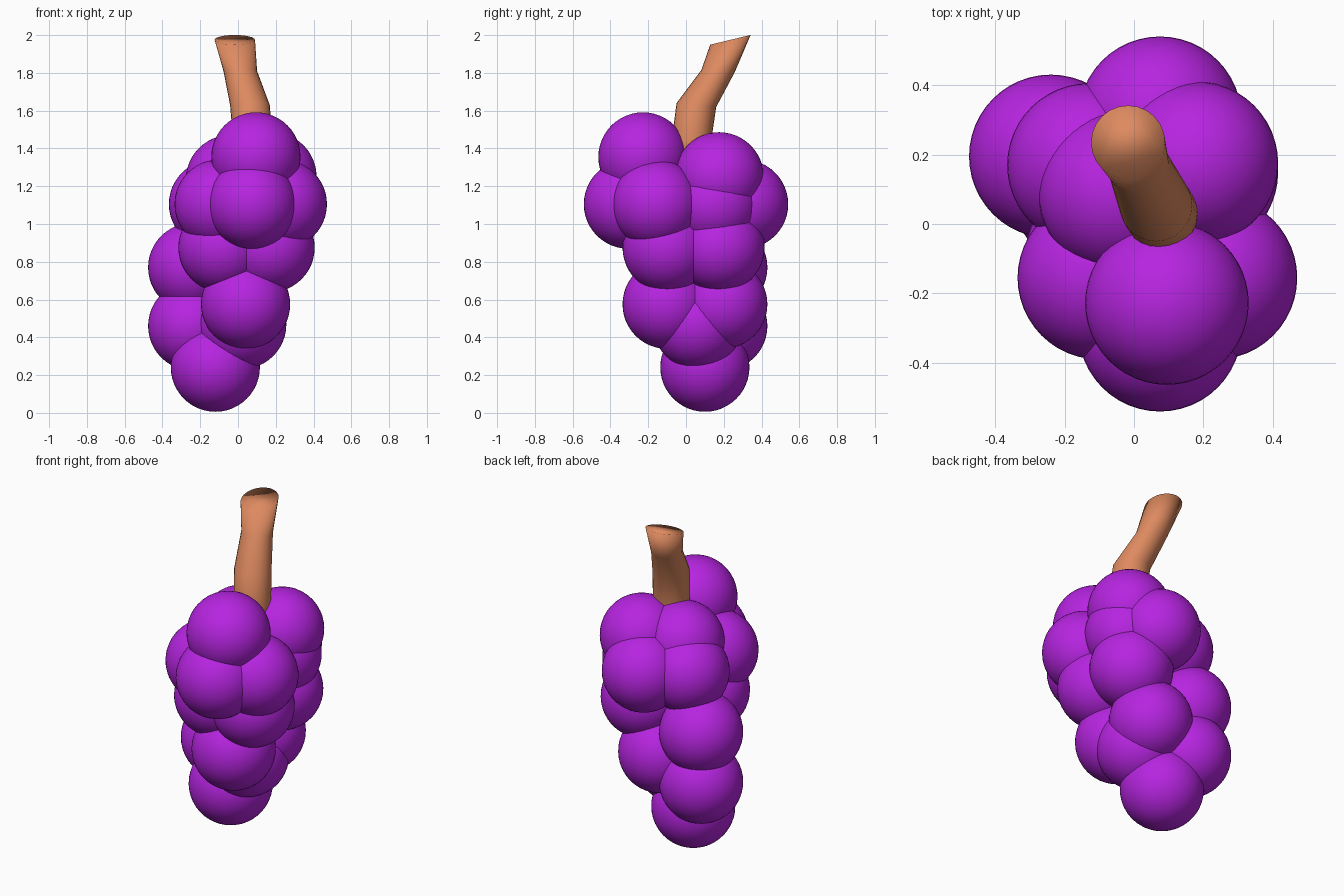
import bpy, bmesh, math
from mathutils import Vector

if "Cube" in bpy.data.objects:
    bpy.data.objects.remove(bpy.data.objects["Cube"])


def material(name, rgb):
    m = bpy.data.materials.new(name)
    m.diffuse_color = (*rgb, 1)
    m.use_nodes = True
    m.node_tree.nodes["Principled BSDF"].inputs["Base Color"].default_value = m.diffuse_color
    return m


purple = material("grape purple", (0.47, 0.018, 0.75))
brown = material("stem brown", (0.73, 0.255, 0.117))

# Grapes: equal spheres in stacked rings, listed from the tip upwards
R = 0.236
grapes = [
    (-0.12, 0.10, 0.242),
    (-0.24, 0.195, 0.46), (0.02, 0.06, 0.468),
    (0.04, -0.10, 0.575), (0.04, 0.195, 0.575),
    (-0.24, 0.195, 0.77),
    (-0.08, -0.10, 0.875), (0.17, -0.10, 0.875), (0.17, 0.18, 0.875),
    (0.075, -0.305, 1.105), (0.235, -0.155, 1.105), (-0.10, -0.155, 1.105),
    (-0.13, 0.17, 1.105), (0.075, 0.305, 1.105), (0.18, 0.15, 1.105),
    (-0.04, 0.09, 1.235), (0.18, 0.175, 1.25), (0.095, -0.228, 1.355),
]
for i, p in enumerate(grapes):
    bpy.ops.mesh.primitive_uv_sphere_add(segments=48, ring_count=24, radius=R, location=p)
    ob = bpy.context.object
    ob.name = f"grape_{i + 1}"
    ob.data.materials.append(purple)
    bpy.ops.object.shade_smooth()

# Stem: bent tube lofted through rings (x, y, z, radius, slope of ring along y)
rings = [
    (0.08, 0.02, 1.25, 0.105, 0.0),
    (0.078, 0.03, 1.45, 0.105, 0.0),
    (0.063, 0.055, 1.63, 0.105, -0.1),
    (0.012, 0.17, 1.81, 0.089, -0.05),
    (-0.017, 0.235, 1.975, 0.107, 0.24),
]
N = 24
bm = bmesh.new()
loops = []
for x, y, z, r, s in rings:
    loop = []
    for k in range(N):
        a = 2 * math.pi * k / N
        dy = r * math.sin(a)
        loop.append(bm.verts.new(Vector((x + r * math.cos(a), y + dy, z + s * dy))))
    loops.append(loop)
for lo, hi in zip(loops, loops[1:]):
    for k in range(N):
        j = (k + 1) % N
        bm.faces.new((lo[k], lo[j], hi[j], hi[k]))
bm.faces.new(loops[0][::-1])
bm.faces.new(loops[-1])
for f in bm.faces:
    f.smooth = True
me = bpy.data.meshes.new("stem")
bm.to_mesh(me)
bm.free()
me.materials.append(brown)
stem = bpy.data.objects.new("stem", me)
bpy.context.collection.objects.link(stem)
